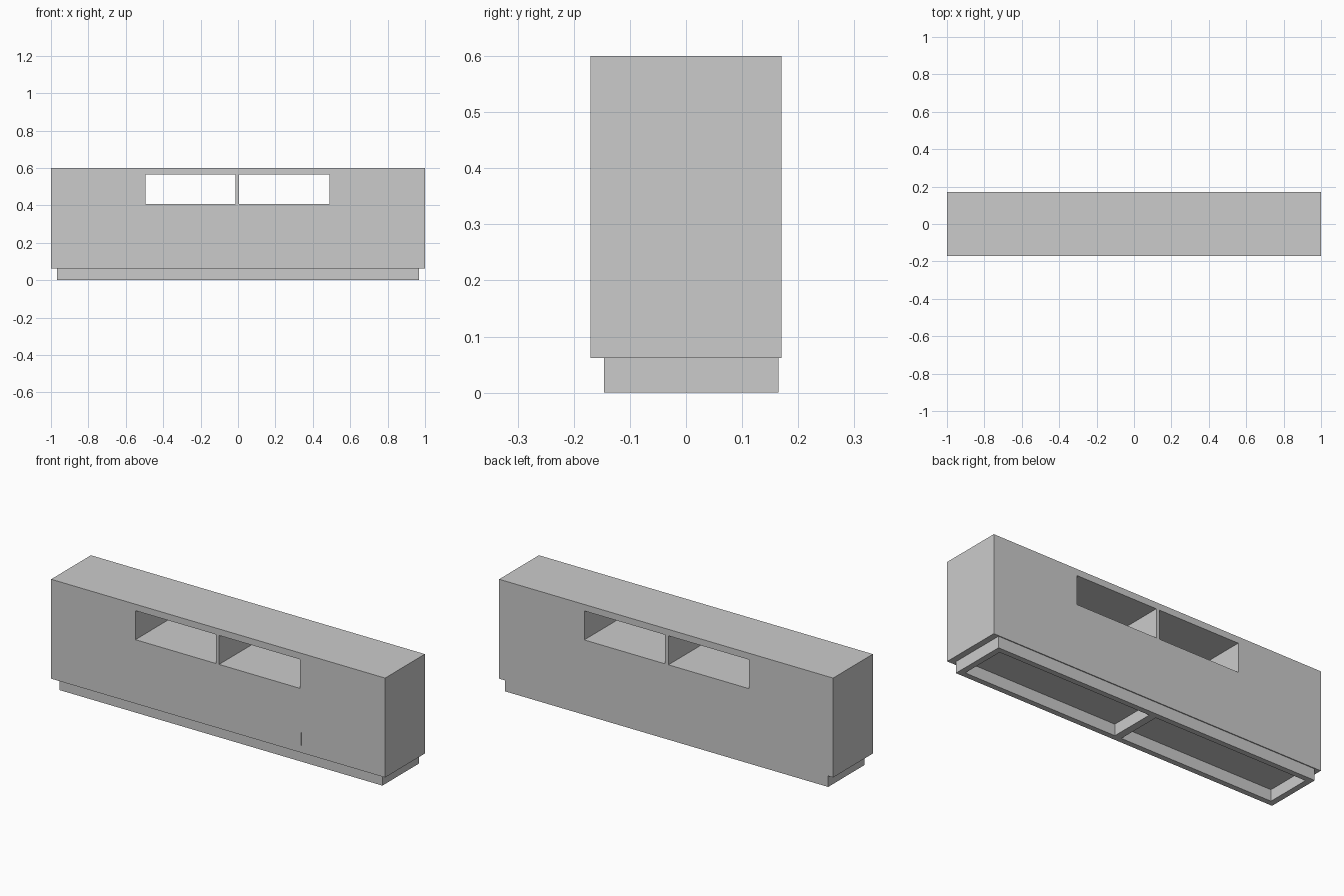
import bpy, bmesh

if "Cube" in bpy.data.objects:
    bpy.data.objects.remove(bpy.data.objects["Cube"])

# One flat colour
grey = bpy.data.materials.new("light_grey")
grey.diffuse_color = (0.6, 0.6, 0.6, 1)
grey.use_nodes = True
grey.node_tree.nodes["Principled BSDF"].inputs["Base Color"].default_value = grey.diffuse_color


def box(name, x0, x1, y0, y1, z0, z1):
    """Axis-aligned box given by its limits."""
    bm = bmesh.new()
    bmesh.ops.create_cube(bm, size=1)
    for v in bm.verts:
        v.co = (x1 if v.co.x > 0 else x0,
                y1 if v.co.y > 0 else y0,
                z1 if v.co.z > 0 else z0)
    me = bpy.data.meshes.new(name)
    bm.to_mesh(me)
    bm.free()
    me.materials.append(grey)
    ob = bpy.data.objects.new(name, me)
    bpy.context.collection.objects.link(ob)
    return ob


def cut(target, name, *limits):
    """Subtract a box from the target with a live boolean."""
    c = box(name, *limits)
    c.hide_render = True
    c.hide_viewport = False
    mod = target.modifiers.new(name, 'BOOLEAN')
    mod.operation = 'DIFFERENCE'
    mod.solver = 'EXACT'
    mod.object = c
    bpy.context.view_layer.objects.active = target
    bpy.ops.object.modifier_apply(modifier=mod.name)
    bpy.data.objects.remove(c)


# Long cabinet body with two open compartments, a thin divider left between
body = box("cabinet_body", -1, 1, -0.17, 0.17, 0.062, 0.6)
cut(body, "left_compartment", -0.495, -0.014, -0.3, 0.3, 0.408, 0.565)
cut(body, "right_compartment", 0.006, 0.49, -0.3, 0.3, 0.408, 0.565)

# Short hairline door seams on the front
for side, x, top in (("left", -0.506, 0.23), ("right", 0.498, 0.17)):
    cut(body, side + "_seam", x - 0.0015, x + 0.0015, -0.2, -0.167, 0.1, top)

# Recessed plinth: hollow frame with a central cross bar
plinth = box("plinth_frame", -0.967, 0.967, -0.146, 0.165, 0, 0.062)
cut(plinth, "left_hollow", -0.935, -0.02, -0.116, 0.135, -0.1, 0.2)
cut(plinth, "right_hollow", 0.02, 0.935, -0.116, 0.135, -0.1, 0.2)
